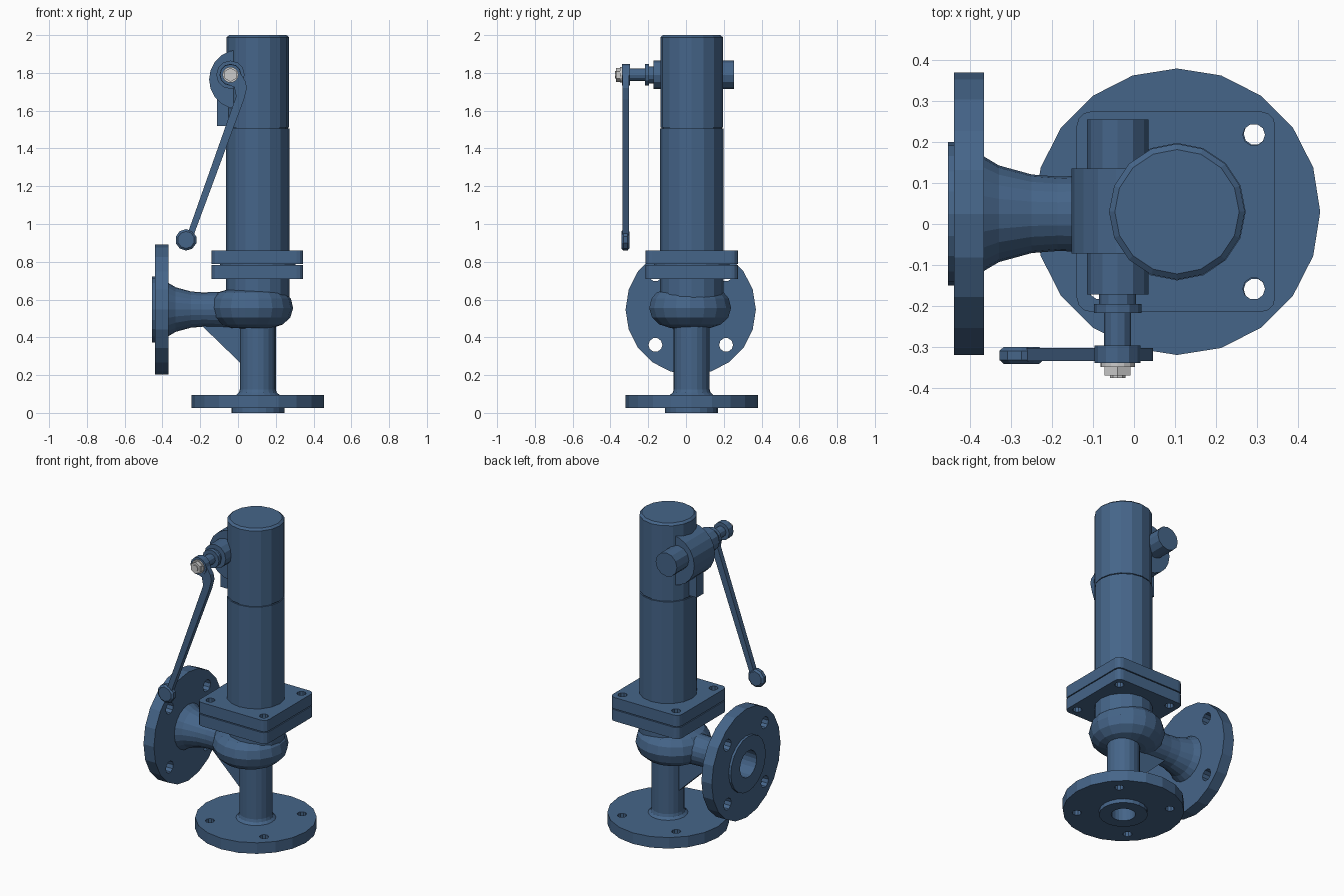
import bpy, bmesh, math
from mathutils import Vector, Matrix

if "Cube" in bpy.data.objects:
    bpy.data.objects.remove(bpy.data.objects["Cube"])

CX, CY = 0.105, 0.03          # vertical valve axis
OY, OZ = 0.025, 0.547         # outlet axis
blue = bpy.data.materials.new("blue_paint")
blue.diffuse_color = (0.06, 0.13, 0.25, 1)
blue.use_nodes = True
blue.node_tree.nodes["Principled BSDF"].inputs["Base Color"].default_value = blue.diffuse_color


def finish(name, bm, mat=blue):
    bmesh.ops.recalc_face_normals(bm, faces=bm.faces)
    me = bpy.data.meshes.new(name)
    bm.to_mesh(me)
    bm.free()
    ob = bpy.data.objects.new(name, me)
    bpy.context.collection.objects.link(ob)
    if mat:
        me.materials.append(mat)
    return ob


def lathe(name, profile, origin, axis="Z", n=16, mat=blue, phase=0.0):
    """Revolve (radius, height) points about an axis through origin."""
    bm = bmesh.new()
    c, s = math.cos(phase), math.sin(phase)
    vs = [bm.verts.new((r * c, r * s, h)) for r, h in profile]
    es = [bm.edges.new(p) for p in zip(vs, vs[1:])]
    bmesh.ops.spin(bm, geom=vs + es, cent=(0, 0, 0), axis=(0, 0, 1),
                   angle=2 * math.pi, steps=n, use_duplicate=False)
    bmesh.ops.remove_doubles(bm, verts=bm.verts, dist=1e-5)
    for v in bm.verts:
        a, b, h = v.co
        v.co = Vector({"Z": (a, b, h), "X": (h, a, b), "Y": (b, h, a)}[axis]) + Vector(origin)
    return finish(name, bm, mat)


def rod(name, r, h0, h1, origin, axis="Z", n=16, mat=blue, phase=0.0):
    return lathe(name, [(0, h0), (r, h0), (r, h1), (0, h1)], origin, axis, n, mat, phase)


def slab(name, pts, y0, y1):
    """Extrude an (x, z) outline along y."""
    bm = bmesh.new()
    f = bm.faces.new([bm.verts.new((x, y0, z)) for x, z in pts])
    out = bmesh.ops.extrude_face_region(bm, geom=[f])
    bmesh.ops.translate(bm, vec=(0, y1 - y0, 0),
                        verts=[g for g in out["geom"] if isinstance(g, bmesh.types.BMVert)])
    return finish(name, bm)


def box(name, lo, hi, round_z=0.0):
    bm = bmesh.new()
    lo, hi = Vector(lo), Vector(hi)
    bmesh.ops.create_cube(bm, size=1, matrix=Matrix.Translation((lo + hi) / 2) @ Matrix.Diagonal((*(hi - lo), 1)))
    if round_z:
        up = [e for e in bm.edges if abs(e.verts[0].co.z - e.verts[1].co.z) > 1e-4]
        bmesh.ops.bevel(bm, geom=up, offset=round_z, segments=3, profile=0.5, affect="EDGES")
    return finish(name, bm)


def drill(ob, centre, axis, r, h0, h1, d):
    """Cut four diagonal bolt holes."""
    for sa in (-d, d):
        for sb in (-d, d):
            off = (sa, sb, 0) if axis == "Z" else (0, sa, sb)
            cut = rod("cutter", r, h0, h1, Vector(centre) + Vector(off), axis, 10)
            m = ob.modifiers.new("hole", "BOOLEAN")
            m.operation, m.solver, m.object = "DIFFERENCE", "EXACT", cut
            bpy.context.view_layer.objects.active = ob
            bpy.ops.object.modifier_apply(modifier=m.name)
            bpy.data.objects.remove(cut)


# Inlet pipe with base flange and blind bore
axis0 = (CX, CY, 0)
inlet = lathe("inlet_flange_pipe", [
    (0, 0.42), (0.07, 0.42), (0.07, 0), (0.14, 0), (0.14, 0.025), (0.35, 0.025), (0.35, 0.095),
    (0.115, 0.095), (0.1, 0.108), (0.095, 0.125), (0.095, 0.5), (0, 0.5)], axis0, n=20)
drill(inlet, axis0, "Z", 0.027, 0.0, 0.12, 0.19)

# Outlet pipe with side flange
out0 = (0, OY, OZ)
outlet = lathe("outlet_flange_pipe", [
    (0, -0.05), (0.095, -0.05), (0.095, -0.455), (0.175, -0.455), (0.175, -0.44), (0.345, -0.44),
    (0.345, -0.367), (0.14, -0.367), (0.118, -0.33), (0.096, -0.25), (0.088, -0.15),
    (0.096, -0.05), (0.105, 0.05), (0, 0.05)], out0, "X", n=20)
for v in outlet.data.vertices:          # thin the bore inside the neck
    r = math.hypot(v.co.y - OY, v.co.z - OZ)
    if abs(r - 0.095) < 1e-3 and (v.co.x < -0.45 or abs(v.co.x + 0.05) < 1e-4):
        k = 0.083 / r if v.co.x < -0.45 else 1.0
        v.co.y, v.co.z = OY + (v.co.y - OY) * k, OZ + (v.co.z - OZ) * k
drill(outlet, out0, "X", 0.037, -0.5, -0.34, 0.187)

# Bulbous valve body, its neck and the rib below the outlet
lathe("valve_body", [(0, 0.445), (0.11, 0.45), (0.165, 0.468), (0.205, 0.505), (0.22, 0.555),
                     (0.208, 0.605), (0.18, 0.638), (0.12, 0.655), (0, 0.655)], (0.072, 0.022, 0), n=18)
rod("body_neck", 0.168, 0.6, 0.72, axis0)
slab("support_rib", [(-0.2, 0.47), (0.015, 0.262), (0.06, 0.262), (0.06, 0.5), (-0.2, 0.5)], 0.005, 0.05)

# Two square bonnet plates and the gasket between them
for name, z0, z1 in (("lower_plate", 0.71, 0.782), ("upper_plate", 0.788, 0.86)):
    plate = box(name, (CX - 0.245, CY - 0.245, z0), (CX + 0.24, CY + 0.245, z1), 0.035)
    drill(plate, axis0, "Z", 0.027, z0 - 0.02, z1 + 0.02, 0.188)
rod("gasket", 0.2, 0.78, 0.79, axis0)

# Spring housing and cap
rod("spring_housing", 0.168, 0.855, 1.506, axis0)
rod("cap_joint", 0.16, 1.5, 1.52, axis0)
lathe("cap", [(0, 1.512), (0.166, 1.512), (0.166, 1.988), (0.152, 2.0), (0, 2.0)], axis0)

# Lever housing on the cap side
rod("lever_housing", 0.158, -0.072, 0.135, (0.005, 0, 1.765), "Y", 20)
box("housing_lug", (-0.11, -0.02, 1.52), (0.0, 0.05, 1.66))

# Stepped cross shaft
shaft = (-0.04, 0, 1.79)
lathe("cross_shaft", [
    (0, 0.255), (0.075, 0.255), (0.075, -0.172), (0.045, -0.172), (0.045, -0.195), (0.058, -0.195),
    (0.058, -0.217), (0.033, -0.217), (0.033, -0.32), (0, -0.32)], shaft, "Y", 12)

# Lever with hub, arm and round knob
rod("lever_hub", 0.056, -0.34, -0.297, shaft, "Y", 12)
slab("lever_arm", [(-0.07, 1.745), (-0.02, 1.725), (-0.01, 1.675), (-0.27, 0.94), (-0.235, 0.94),
                   (0.032, 1.66), (0.047, 1.72), (0.04, 1.755), (-0.01, 1.835)], -0.335, -0.303)
lathe("lever_knob", [(0, -0.342), (0.045, -0.342), (0.057, -0.332), (0.057, -0.31), (0.045, -0.3),
                     (0, -0.3)], (-0.275, 0, 0.916), "Y", 10)

# Grey washer and hexagon nut
rod("washer", 0.042, -0.349, -0.338, shaft, "Y", 16, None)
rod("nut", 0.037, -0.37, -0.345, shaft, "Y", 6, None)
rod("stud_end", 0.02, -0.376, -0.365, shaft, "Y", 10, None)
